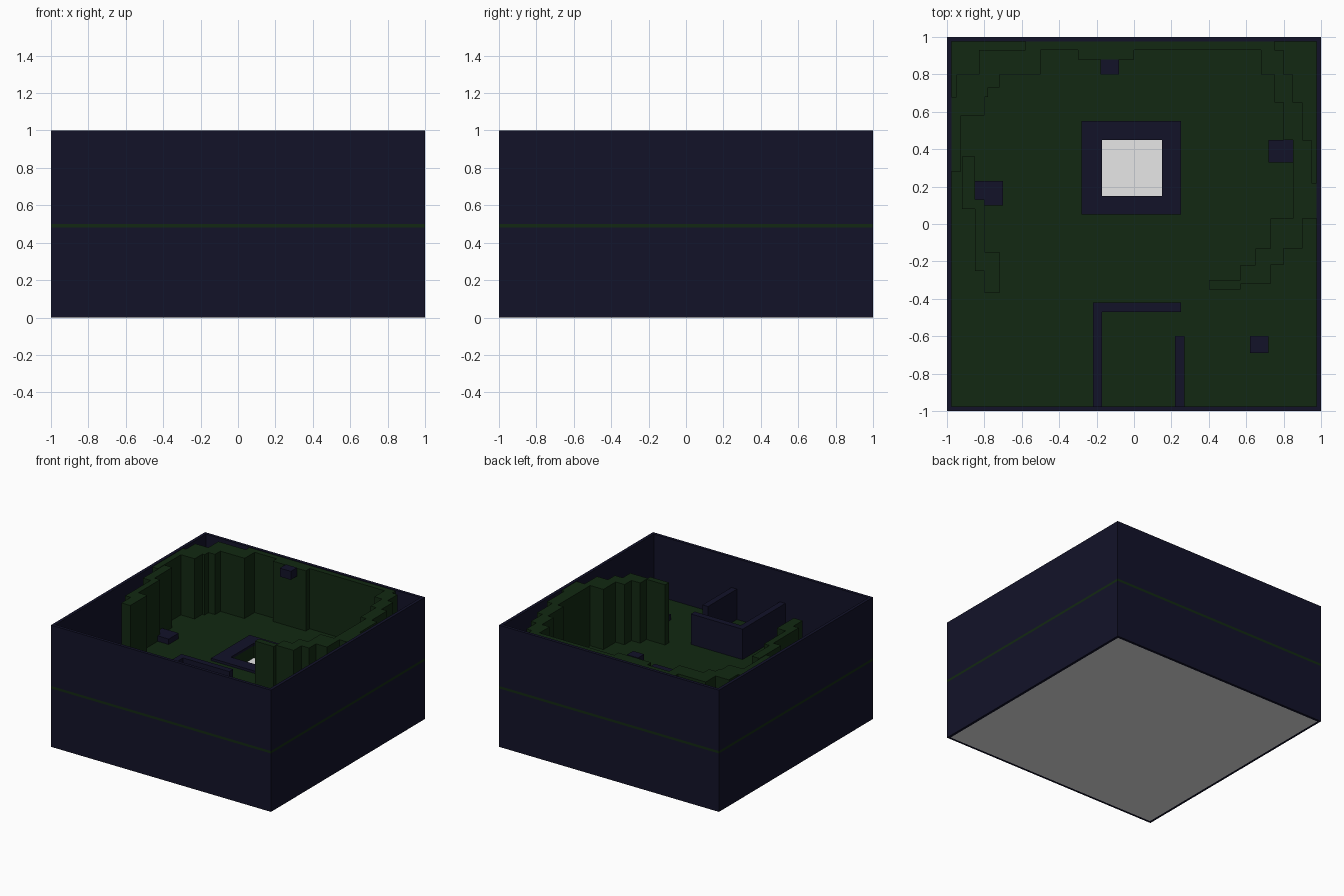
import bpy, bmesh

cube = bpy.data.objects.get("Cube")
if cube:
    bpy.data.objects.remove(cube, do_unlink=True)


def material(name, rgb):
    m = bpy.data.materials.new(name)
    m.diffuse_color = (*rgb, 1)
    m.use_nodes = True
    m.node_tree.nodes["Principled BSDF"].inputs["Base Color"].default_value = (*rgb, 1)
    return m


NAVY = material("dark navy", (0.006, 0.006, 0.022))
GREEN = material("dark green", (0.006, 0.022, 0.006))
WHITE = material("pale grey", (0.8, 0.8, 0.8))


def finish(name, bm, mat):
    bmesh.ops.recalc_face_normals(bm, faces=bm.faces)
    mesh = bpy.data.meshes.new(name)
    bm.to_mesh(mesh)
    bm.free()
    mesh.materials.append(mat)
    ob = bpy.data.objects.new(name, mesh)
    bpy.context.collection.objects.link(ob)
    return ob


def boxes(name, rects, z0, z1, mat):
    """One object of upright boxes; each rect is x0, x1, y0, y1."""
    bm = bmesh.new()
    for x0, x1, y0, y1 in rects:
        for v in bmesh.ops.create_cube(bm, size=1)["verts"]:
            v.co.x = x1 if v.co.x > 0 else x0
            v.co.y = y1 if v.co.y > 0 else y0
            v.co.z = z1 if v.co.z > 0 else z0
    return finish(name, bm, mat)


def frame(name, outer, inner, z0, z1, mat):
    """Rectangular ring between two rects."""
    bm = bmesh.new()

    def loop(r, z):
        x0, x1, y0, y1 = r
        return [bm.verts.new((x, y, z)) for x, y in ((x0, y0), (x1, y0), (x1, y1), (x0, y1))]

    loops = [loop(outer, z0), loop(outer, z1), loop(inner, z1), loop(inner, z0)]
    for k in range(4):
        a, b = loops[k], loops[(k + 1) % 4]
        for i in range(4):
            j = (i + 1) % 4
            bm.faces.new((a[i], a[j], b[j], b[i]))
    return finish(name, bm, mat)


FULL = (-1, 1, -1, 1)
INSIDE = (-0.975, 0.975, -0.975, 0.975)
PIT = (-0.17, 0.15, 0.15, 0.45)
RIM = (-0.28, 0.25, 0.05, 0.55)

# Shell, floor and pit
frame("lower_walls", FULL, (-0.98, 0.98, -0.98, 0.98), 0, 0.48, NAVY)
boxes("foundation", [(-0.98, 0.98, -0.98, 0.98)], 0, 0.4, WHITE)
frame("floor", FULL, PIT, 0.48, 0.5, GREEN)
frame("pit_lining", RIM, PIT, 0.4, 0.48, GREEN)
frame("pit_rim", RIM, PIT, 0.5, 0.52, NAVY)
frame("upper_walls", FULL, INSIDE, 0.5, 1.0, NAVY)

# Stepped cliff band, clockwise from the left end
cliffs = [
    (-0.80, -0.72, -0.37, -0.15), (-0.85, -0.80, -0.25, 0.13),
    (-0.92, -0.85, 0.08, 0.36), (-0.975, -0.925, 0.28, 0.58),
    (-0.975, -0.80, 0.58, 0.68), (-0.95, -0.78, 0.68, 0.73),
    (-0.95, -0.72, 0.73, 0.80), (-0.83, -0.50, 0.80, 0.93),
    (-0.58, -0.30, 0.93, 0.975), (-0.30, 0.0, 0.88, 0.975),
    (0.0, 0.75, 0.93, 0.975), (0.68, 0.80, 0.80, 0.93),
    (0.75, 0.85, 0.65, 0.80), (0.80, 0.90, 0.45, 0.65),
    (0.85, 0.95, 0.22, 0.45), (0.85, 0.975, 0.03, 0.22),
    (0.73, 0.90, -0.13, 0.03), (0.65, 0.80, -0.22, -0.13),
    (0.57, 0.73, -0.32, -0.22), (0.40, 0.57, -0.35, -0.30),
]
boxes("cliff_band", cliffs, 0.5, 0.995, GREEN)

# Partition walls of the front room
boxes("room_walls", [
    (-0.22, -0.17, -0.975, -0.47),
    (-0.22, 0.25, -0.47, -0.42),
    (0.22, 0.27, -0.975, -0.60),
], 0.5, 0.75, NAVY)

# Loose blocks
boxes("left_block", [(-0.85, -0.70, 0.10, 0.23)], 0.5, 0.545, NAVY)
boxes("right_block", [(0.72, 0.85, 0.33, 0.45)], 0.5, 0.545, NAVY)
boxes("front_block", [(0.62, 0.72, -0.69, -0.60)], 0.5, 0.545, NAVY)
boxes("ledge_block", [(-0.18, -0.08, 0.80, 0.88)], 0.93, 1.0, NAVY)
